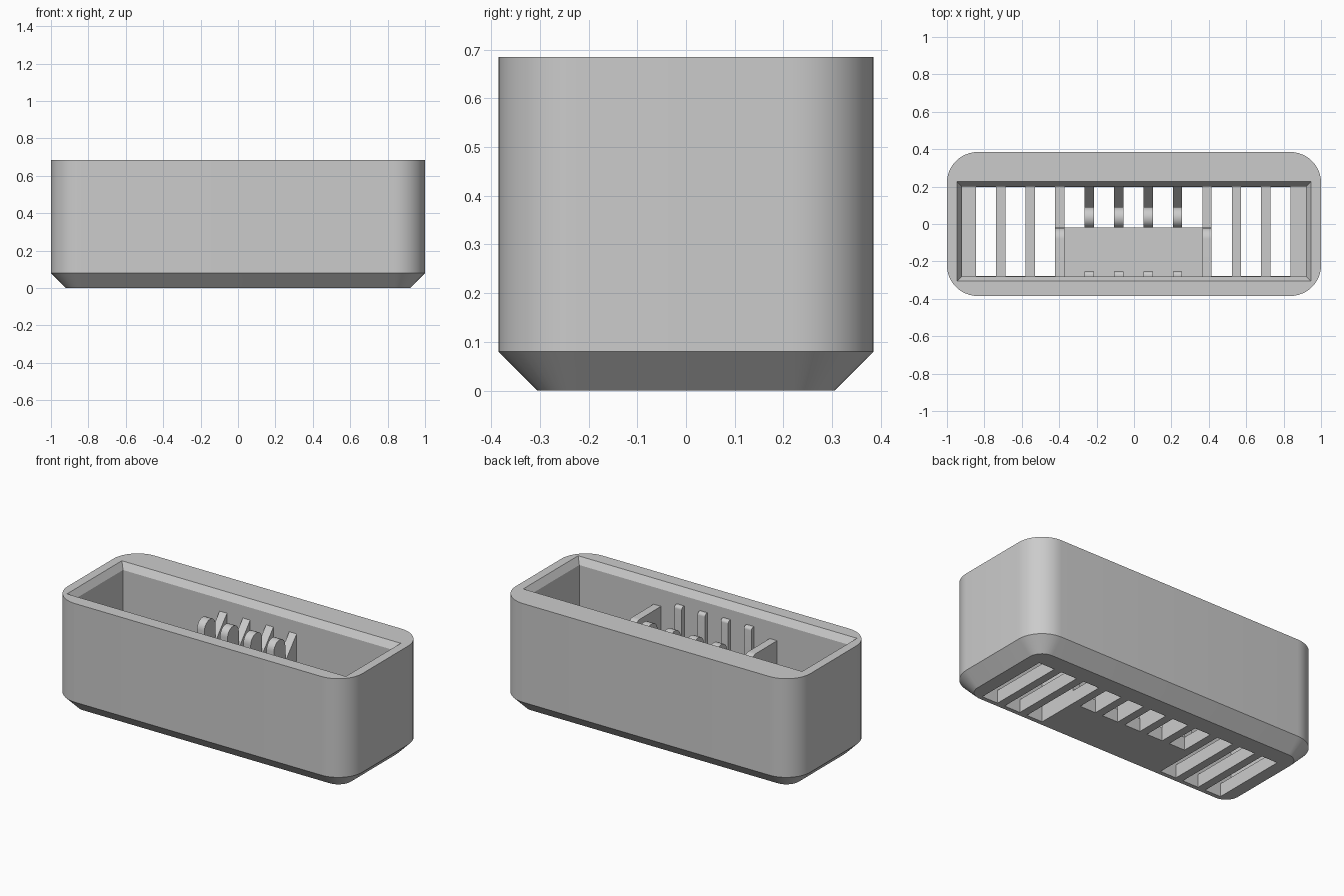
import bpy, bmesh, math

if "Cube" in bpy.data.objects:
    bpy.data.objects.remove(bpy.data.objects["Cube"], do_unlink=True)

HEIGHT, FLOOR, PITCH, BAR, SHIFT = 0.685, 0.08, 0.1575, 0.05, -0.0035

grey = bpy.data.materials.new("plain grey")
grey.use_nodes = True
COLOUR = (0.6, 0.6, 0.6, 1)
grey.diffuse_color = COLOUR
grey.node_tree.nodes["Principled BSDF"].inputs["Base Color"].default_value = COLOUR


def loft(name, rings):
    """Closed solid through rings that all have the same number of points."""
    bm = bmesh.new()
    loops = [[bm.verts.new(p) for p in ring] for ring in rings]
    n = len(loops[0])
    for a, b in zip(loops, loops[1:]):
        for i in range(n):
            j = (i + 1) % n
            bm.faces.new((a[i], a[j], b[j], b[i]))
    bm.faces.new(loops[0][::-1])
    bm.faces.new(loops[-1])
    bmesh.ops.recalc_face_normals(bm, faces=bm.faces)
    mesh = bpy.data.meshes.new(name)
    bm.to_mesh(mesh)
    bm.free()
    mesh.materials.append(grey)
    obj = bpy.data.objects.new(name, mesh)
    bpy.context.collection.objects.link(obj)
    return obj


def activate(obj):
    bpy.ops.object.select_all(action='DESELECT')
    obj.select_set(True)
    bpy.context.view_layer.objects.active = obj


def smooth(obj):
    activate(obj)
    bpy.ops.object.shade_smooth_by_angle(angle=math.radians(30))


def cut(target, cutter):
    activate(target)
    mod = target.modifiers.new("cut", 'BOOLEAN')
    mod.operation, mod.solver, mod.object = 'DIFFERENCE', 'EXACT', cutter
    bpy.ops.object.modifier_apply(modifier=mod.name)
    bpy.data.objects.remove(cutter, do_unlink=True)


def rounded_ring(hx, hy, r, z, steps=12):
    pts = []
    for q, (sx, sy) in enumerate([(1, 1), (-1, 1), (-1, -1), (1, -1)]):
        for i in range(steps + 1):
            a = math.pi / 2 * (q + i / steps)
            pts.append((sx * (hx - r) + r * math.cos(a),
                        sy * (hy - r) + r * math.sin(a), z))
    return pts


def rect_ring(x, y0, y1, z, grow=0):
    x, y0, y1 = x + grow, y0 - grow, y1 + grow
    return [(-x, y0, z), (x, y0, z), (x, y1, z), (-x, y1, z)]


def arc(cy, cz, r, start, end, steps=12):
    angles = [math.radians(start + (end - start) * i / steps) for i in range(steps + 1)]
    return [(cy + r * math.cos(a), cz + r * math.sin(a)) for a in angles]


def plate(name, x, profile):
    """Side profile in y and z, extruded to the bar width at x."""
    obj = loft(name, [[(x + s * BAR / 2, y, z) for y, z in profile] for s in (-1, 1)])
    smooth(obj)


# Rounded case with a chamfered foot
case = loft("case", [rounded_ring(0.92, 0.305, 0.085, 0),
                     rounded_ring(1, 0.385, 0.165, 0.08),
                     rounded_ring(1, 0.385, 0.165, HEIGHT)])

# Off-centre cavity with a flared lip
inner = (0.92, -0.28, 0.20)
cut(case, loft("cavity", [rect_ring(*inner, FLOOR),
                          rect_ring(*inner, HEIGHT - 0.04),
                          rect_ring(*inner, HEIGHT + 0.04, 0.052)]))

# Vent slots through the floor, short ones in the middle
for k in range(-5, 6):
    x, h = k * PITCH + SHIFT, (PITCH - BAR) / 2
    y0 = -0.018 if abs(k) <= 2 else -0.279
    cut(case, loft("slot", [[(x - h, y0, z), (x + h, y0, z), (x + h, 0.199, z), (x - h, 0.199, z)]
                            for z in (-0.1, FLOOR + 0.1)]))
smooth(case)

# Round-topped posts with sloped gussets, and matching ribs on the front wall
base = FLOOR - 0.01
post = [(-0.02, base)] + arc(0.035, 0.54, 0.055, 180, 0) + [(0.09, 0.44), (0.21, 0.58), (0.21, base)]
rib = [(-0.29, base), (-0.29, 0.585)] + arc(-0.273, 0.567, 0.018, 90, 0, 6) + [(-0.255, base)]
for k in range(-2, 2):
    x = (k + 0.5) * PITCH + SHIFT
    plate("post", x, post)
    plate("front_rib", x, rib)

# End brackets with a rounded upper corner
bracket = [(-0.29, base), (-0.29, 0.54)] + arc(-0.08, 0.48, 0.06, 90, 0) + [(-0.02, base)]
for k in (-3, 2):
    plate("end_bracket", (k + 0.5) * PITCH + SHIFT, bracket)
